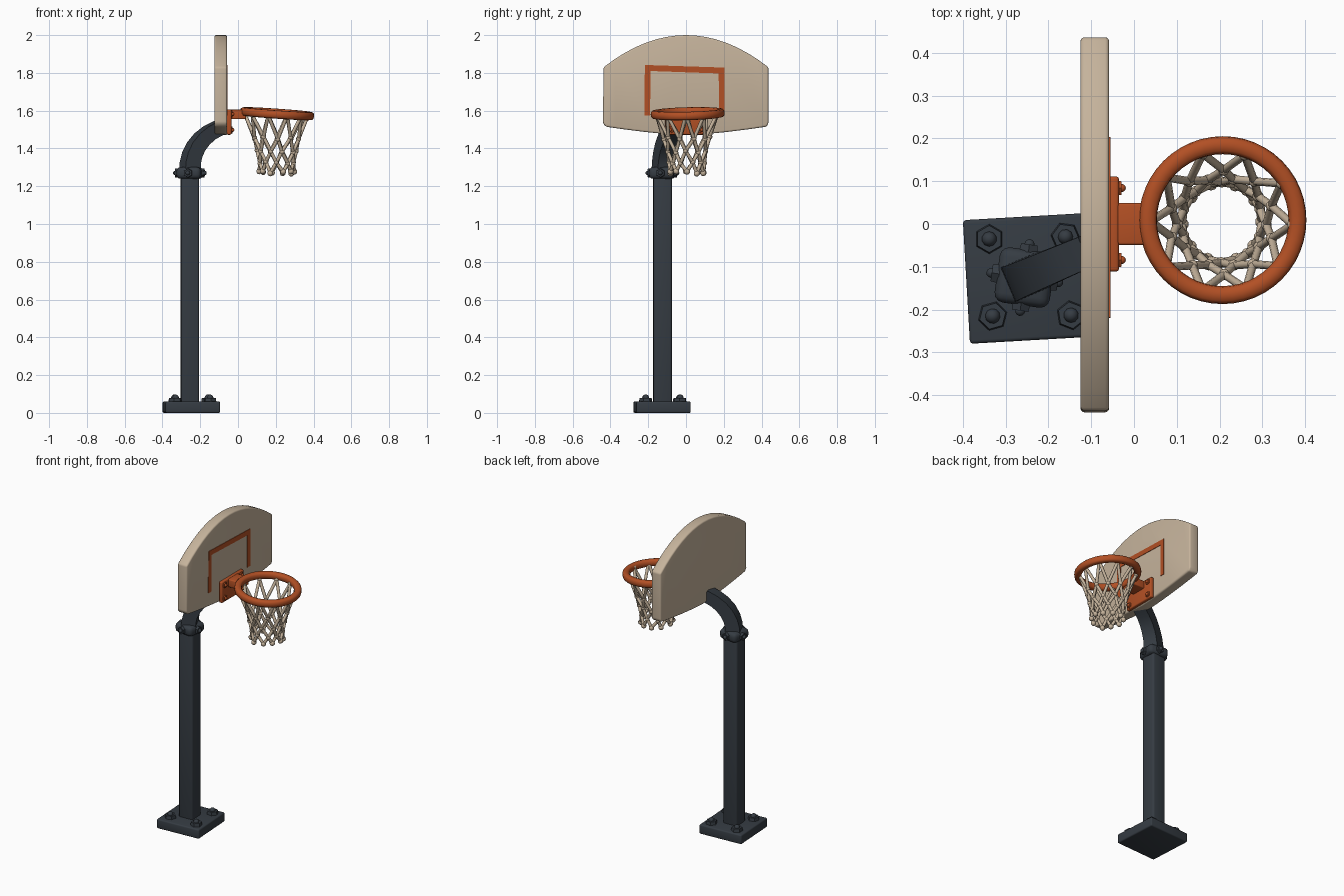
import bpy, bmesh, math, random
from mathutils import Vector, Matrix, Euler

random.seed(4)
if "Cube" in bpy.data.objects:
    bpy.data.objects.remove(bpy.data.objects["Cube"], do_unlink=True)


def material(name, rgb):
    m = bpy.data.materials.new(name)
    m.use_nodes = True
    m.diffuse_color = (*rgb, 1)
    m.node_tree.nodes["Principled BSDF"].inputs["Base Color"].default_value = (*rgb, 1)
    return m


SLATE = material("slate metal", (0.036, 0.045, 0.056))
CREAM = material("cream", (0.56, 0.45, 0.33))
ORANGE = material("orange paint", (0.45, 0.08, 0.018))


def finish(name, bm, mat, bevel=0, angle=40):
    """Bevel the sharp edges, shade smooth by angle and link the part."""
    if bevel:
        sharp = [e for e in bm.edges if e.calc_face_angle(0) > 0.5]
        bmesh.ops.bevel(bm, geom=sharp, offset=bevel, segments=3,
                        profile=0.5, affect='EDGES', clamp_overlap=True)
    bmesh.ops.recalc_face_normals(bm, faces=bm.faces)
    me = bpy.data.meshes.new(name)
    bm.to_mesh(me)
    bm.free()
    me.materials.append(mat)
    me.polygons.foreach_set("use_smooth", [True] * len(me.polygons))
    me.set_sharp_from_angle(angle=math.radians(angle))
    ob = bpy.data.objects.new(name, me)
    bpy.context.collection.objects.link(ob)
    return ob


def box(name, center, size, mat, bevel=0.006, yaw=0):
    bm = bmesh.new()
    bmesh.ops.create_cube(bm, size=1, matrix=Matrix.Diagonal((*size, 1)))
    ob = finish(name, bm, mat, bevel)
    ob.location = center
    ob.rotation_euler.z = math.radians(yaw)
    return ob


def slab(name, outline, x0, x1, mat, bevel=0):
    """Extrude a (y, z) outline along x."""
    bm = bmesh.new()
    face = bm.faces.new([bm.verts.new((x0, y, z)) for y, z in outline])
    ext = bmesh.ops.extrude_face_region(bm, geom=[face])["geom"]
    bmesh.ops.translate(bm, vec=(x1 - x0, 0, 0),
                        verts=[v for v in ext if isinstance(v, bmesh.types.BMVert)])
    return finish(name, bm, mat, bevel)


def bolt(name, pos, axis, radius, height, mat, yaw=0):
    """Hexagonal nut with a rounded tip, standing along the axis."""
    bm = bmesh.new()
    bmesh.ops.create_cone(bm, cap_ends=True, segments=6, radius1=radius,
                          radius2=radius * 0.9, depth=height,
                          matrix=Matrix.Translation((0, 0, height / 2)))
    bmesh.ops.create_uvsphere(bm, u_segments=10, v_segments=6, radius=radius * 0.5,
                              matrix=Matrix.Translation((0, 0, height)))
    ob = finish(name, bm, mat)
    ob.location = pos
    turn = Vector(axis).to_track_quat('Z', 'Y') @ Euler((0, 0, yaw)).to_quaternion()
    ob.rotation_euler = turn.to_euler()


# Base plate and its four nuts
POLE = Vector((-0.255, -0.125, 0))
box("base_plate", (-0.247, -0.127, 0.03), (0.289, 0.289, 0.06), SLATE, 0.008, 3.3)
for i, (x, y) in enumerate([(-0.338, -0.035), (-0.16, -0.03), (-0.33, -0.215), (-0.147, -0.213)]):
    bolt(f"base_nut_{i + 1}", (x, y, 0.058), (0, 0, 1), 0.035, 0.022, SLATE, i * 0.4)

# Straight post
box("post", POLE + Vector((0, 0, 0.66)), (0.096, 0.096, 1.26), SLATE, 0.012, 3)

# Bent arm: square section swept along a curve of (distance, height) points
heading = math.radians(23)
ahead = Vector((math.cos(heading), math.sin(heading), 0))
side = Vector((-math.sin(heading), math.cos(heading), 0))
path = [(0, 1.27), (0.002, 1.32), (0.013, 1.365), (0.036, 1.41),
        (0.07, 1.45), (0.112, 1.482), (0.168, 1.51)]
pts = [POLE + ahead * d + Vector((0, 0, z)) for d, z in path]
bm = bmesh.new()
rings = []
for i, p in enumerate(pts):
    tangent = (pts[min(i + 1, len(pts) - 1)] - pts[max(i - 1, 0)]).normalized()
    normal = side.cross(tangent)
    half = 0.044 - 0.001 * i
    rings.append([bm.verts.new(p + side * a * half + normal * b * half)
                  for a, b in ((-1, -1), (1, -1), (1, 1), (-1, 1))])
for r0, r1 in zip(rings, rings[1:]):
    for k in range(4):
        bm.faces.new((r0[k], r0[k - 1], r1[k - 1], r1[k]))
bm.faces.new(rings[0])
bm.faces.new(rings[-1][::-1])
finish("bent_arm", bm, SLATE, 0.009)

# Clamp collar with a bolt on each side
box("clamp_collar", POLE + Vector((0, 0, 1.27)), (0.13, 0.13, 0.062), SLATE, 0.022, -8)
for k in range(4):
    a = math.radians(-8 + 90 * k)
    out = Vector((math.cos(a), math.sin(a), 0))
    bolt(f"clamp_bolt_{k + 1}", POLE + out * 0.06 + Vector((0, 0, 1.27)), out, 0.025, 0.018, SLATE)

# Backboard: arched top, gently bowed bottom
N = 16
arch = [(0.436 * t, 2 - 0.17 * t * t) for t in (1 - 2 * i / N for i in range(N + 1))]
bow = [(0.425 * t, 1.47 + 0.045 * abs(t) ** 1.4) for t in (-1 + 2 * i / N for i in range(N + 1))]
outline = arch + [(-0.44, 1.535)] + bow + [(0.436, 1.53)]
slab("backboard", outline, -0.125, -0.058, CREAM, 0.011)

# Painted target frame: open at the bottom
slab("target_frame", [(-0.22, 1.575), (-0.218, 1.842), (0.203, 1.828), (0.203, 1.59),
                      (0.175, 1.59), (0.173, 1.797), (-0.188, 1.81), (-0.19, 1.575)],
     -0.06, -0.055, ORANGE)

# Rim bracket
box("bracket_plate", (-0.047, 0, 1.54), (0.024, 0.222, 0.135), ORANGE, 0.007)
box("bracket_neck", (-0.002, 0, 1.58), (0.09, 0.098, 0.05), ORANGE, 0.006)
for sy in (-1, 1):
    for sz in (-1, 1):
        bolt(f"bracket_bolt_{sy}_{sz}", (-0.038, sy * 0.084, 1.54 + sz * 0.042), (1, 0, 0),
             0.02, 0.009, ORANGE)

# Rim: rounded band swept around, tilted slightly forward
bm = bmesh.new()
SEG, SEC = 48, 12
loops = []
for i in range(SEG):
    a = 2 * math.pi * i / SEG
    loop = []
    for j in range(SEC):
        b = 2 * math.pi * j / SEC
        r = 0.175 + 0.021 * math.copysign(abs(math.cos(b)) ** 0.75, math.cos(b))
        z = 0.022 * math.copysign(abs(math.sin(b)) ** 0.75, math.sin(b))
        loop.append(bm.verts.new((r * math.cos(a), r * math.sin(a), z)))
    loops.append(loop)
for i in range(SEG):
    for j in range(SEC):
        bm.faces.new((loops[i - 1][j - 1], loops[i][j - 1], loops[i][j], loops[i - 1][j]))
rim = finish("rim", bm, ORANGE)
rim.location = (0.207, 0.009, 1.584)
rim.rotation_euler = (math.radians(1.5), math.radians(4), 0)

# Net: diamond mesh of straight cords with knots at the crossings
CORDS = 10
levels = [(0.166, 1.575), (0.122, 1.455), (0.104, 1.385), (0.094, 1.325), (0.093, 1.272)]
bm = bmesh.new()
rows = []
for n, (r, z) in enumerate(levels):
    row = []
    for i in range(CORDS):
        a = 2 * math.pi * (i + n / 2 + random.uniform(-0.1, 0.1)) / CORDS
        row.append(Vector((0.205 + r * math.cos(a), 0.004 + r * math.sin(a),
                           z + (random.uniform(-0.008, 0.008) if n else 0))))
    rows.append(row)


def cord(p, q):
    d = q - p
    turn = d.to_track_quat('Z', 'Y').to_matrix().to_4x4()
    bmesh.ops.create_cone(bm, cap_ends=True, segments=8, radius1=0.0095, radius2=0.0095,
                          depth=d.length, matrix=Matrix.Translation((p + q) / 2) @ turn)


for n, row in enumerate(rows):
    for i, p in enumerate(row):
        knot = 0.016 if n == len(rows) - 1 else 0.0135
        bmesh.ops.create_uvsphere(bm, u_segments=10, v_segments=7, radius=knot,
                                  matrix=Matrix.Translation(p))
        if n:
            cord(rows[n - 1][i], p)
            cord(rows[n - 1][(i + 1) % CORDS], p)
finish("net", bm, CREAM, 0, 50)
